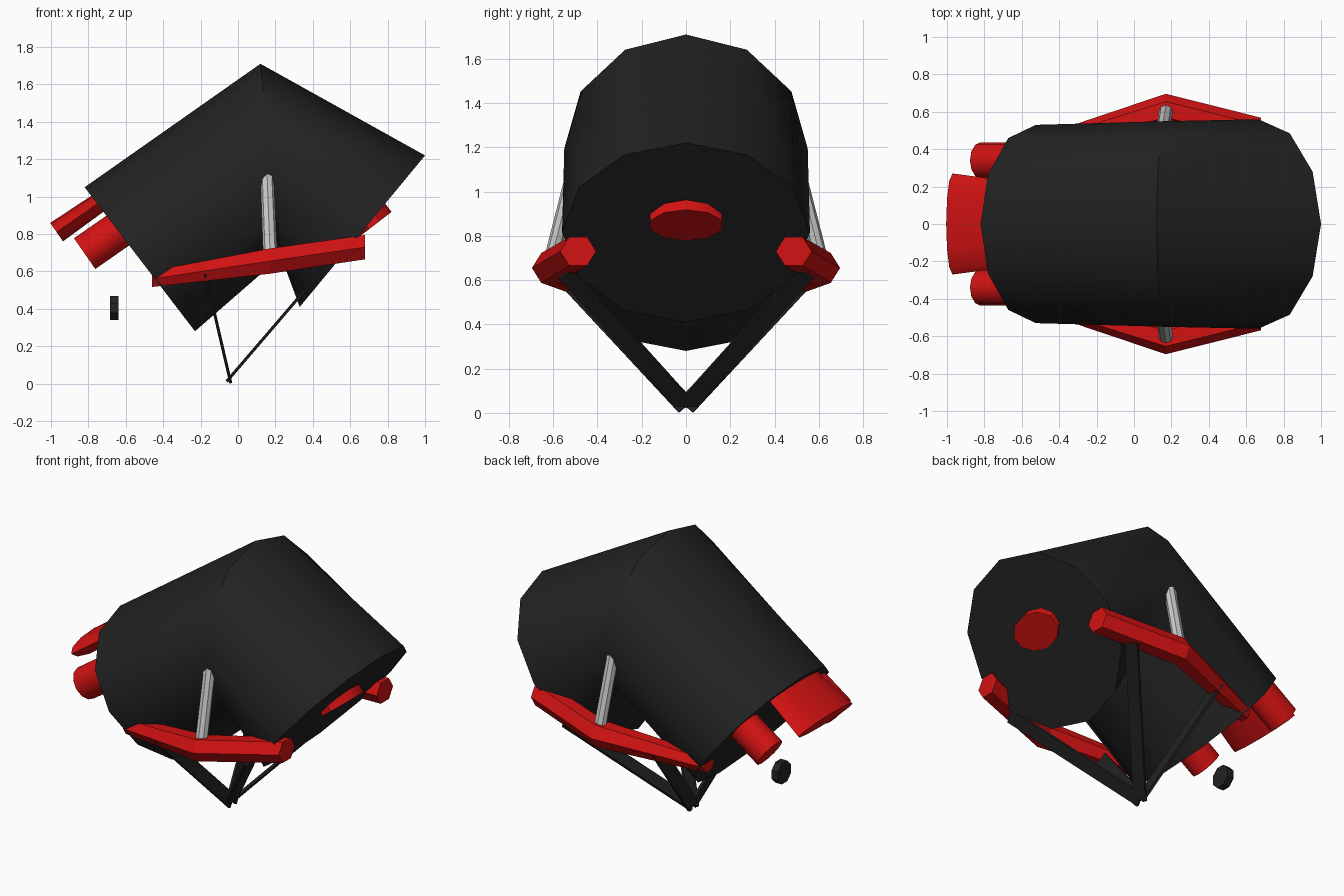
import bpy, bmesh, math
from mathutils import Vector

cube = bpy.data.objects.get("Cube")
if cube:
    bpy.data.objects.remove(cube, do_unlink=True)


def make_material(name, color):
    mat = bpy.data.materials.new(name)
    mat.use_nodes = True
    mat.diffuse_color = (*color, 1)
    bsdf = next(n for n in mat.node_tree.nodes if n.type == 'BSDF_PRINCIPLED')
    bsdf.inputs["Base Color"].default_value = (*color, 1)
    return mat


black = make_material("matte black", (0.016, 0.016, 0.016))
red = make_material("bright red", (0.65, 0.006, 0.006))
silver = make_material("silver grey", (0.58, 0.58, 0.58))
Y = Vector((0, 1, 0))


def ring(center, u, v, sides, phase=0):
    """Points of an ellipse with half axes u and v."""
    c, u, v = Vector(center), Vector(u), Vector(v)
    angles = [math.tau * i / sides + phase for i in range(sides)]
    return [c + u * math.cos(a) + v * math.sin(a) for a in angles]


def loft(name, rings, mat, smooth=False):
    """Skin a list of rings and cap both ends."""
    bm = bmesh.new()
    loops = [[bm.verts.new(p) for p in r] for r in rings]
    n = len(loops[0])
    for a, b in zip(loops, loops[1:]):
        for i in range(n):
            j = (i + 1) % n
            bm.faces.new((a[i], a[j], b[j], b[i]))
    bm.faces.new(loops[0])
    bm.faces.new(loops[-1])
    bmesh.ops.recalc_face_normals(bm, faces=bm.faces)
    mesh = bpy.data.meshes.new(name)
    bm.to_mesh(mesh)
    bm.free()
    mesh.materials.append(mat)
    obj = bpy.data.objects.new(name, mesh)
    bpy.context.collection.objects.link(obj)
    if smooth:
        bpy.ops.object.select_all(action='DESELECT')
        obj.select_set(True)
        bpy.context.view_layer.objects.active = obj
        bpy.ops.object.shade_smooth_by_angle(angle=math.radians(40))
    return obj


def nozzle(name, end, axis, length, height, width, sides, taper=1.0):
    """Elliptic stub: starts at its outer end and runs along axis."""
    end, axis = Vector(end), Vector(axis).normalized()
    up = axis.cross(Y)
    rings = [ring(end, up * height, Y * width, sides),
             ring(end + axis * length, up * height * taper, Y * width * taper, sides)]
    return loft(name, rings, red, True)


# Bent twelve-sided body: each ring has a top point, bottom point and half width
sections = [((-0.82, 1.05), (-0.23, 0.28), 0.53),
            ((0.12, 1.71), (0.23, 0.68), 0.55),
            ((1.0, 1.22), (0.33, 0.41), 0.56)]
body = []
for top, bottom, width in sections:
    t = Vector((top[0], 0, top[1]))
    b = Vector((bottom[0], 0, bottom[1]))
    body.append(ring((t + b) / 2, (t - b) / 2, Y * width, 12))
loft("body", body, black, True)

# Rear nozzles and the round port under the front face
rear_axis = (0.82, 0, 0.57)
nozzle("wide_nozzle", (-0.97, 0, 0.81), rear_axis, 0.4, 0.06, 0.27, 12, 0.84)
nozzle("front_port", (0.73, 0, 0.848), (-0.61, 0, 0.79), 0.12, 0.115, 0.17, 10)

for side, label in ((1, "back"), (-1, "front")):
    nozzle(label + "_small_nozzle", (-0.82, side * 0.34, 0.695), rear_axis, 0.35, 0.1, 0.097, 12)

    # Bowed hexagonal side rail
    path = [(-0.46, 0.43, 0.56), (0.17, 0.612, 0.655), (0.68, 0.487, 0.73)]
    sizes = [0.05, 0.078, 0.075]
    loft(label + "_rail",
         [ring((x, side * y, z), Y * s * 1.08, (0, 0, s), 6)
          for (x, y, z), s in zip(path, sizes)], red)

    # Silver post leaning from the rail into the body
    loft(label + "_post",
         [ring((0.172, side * 0.61, 0.69), (0.038, 0, 0), Y * 0.034, 8),
          ring((0.155, side * 0.5, 1.12), (0.036, 0, 0), Y * 0.034, 8)], silver)

    # Flat struts from the rail down to the shared foot
    foot = Vector((-0.045, 0, 0.03))
    for tip, end in (("left", (0.47, 0.54, 0.63)), ("right", (-0.18, 0.54, 0.61))):
        head = Vector((end[0], side * end[1], end[2]))
        along = (head - foot).normalized()
        thin = along.cross(Y).normalized()
        wide = along.cross(thin)
        loft(f"{label}_{tip}_strut",
             [ring(p, wide * 0.043 * math.sqrt(2), thin * 0.008 * math.sqrt(2), 4, math.pi / 4)
              for p in (foot, head)], black)

# Small loose disc below the rear
loft("small_disc", [ring((x, 0, 0.405), Y * 0.07, (0, 0, 0.07), 8, math.pi / 8)
                    for x in (-0.685, -0.64)], black)
